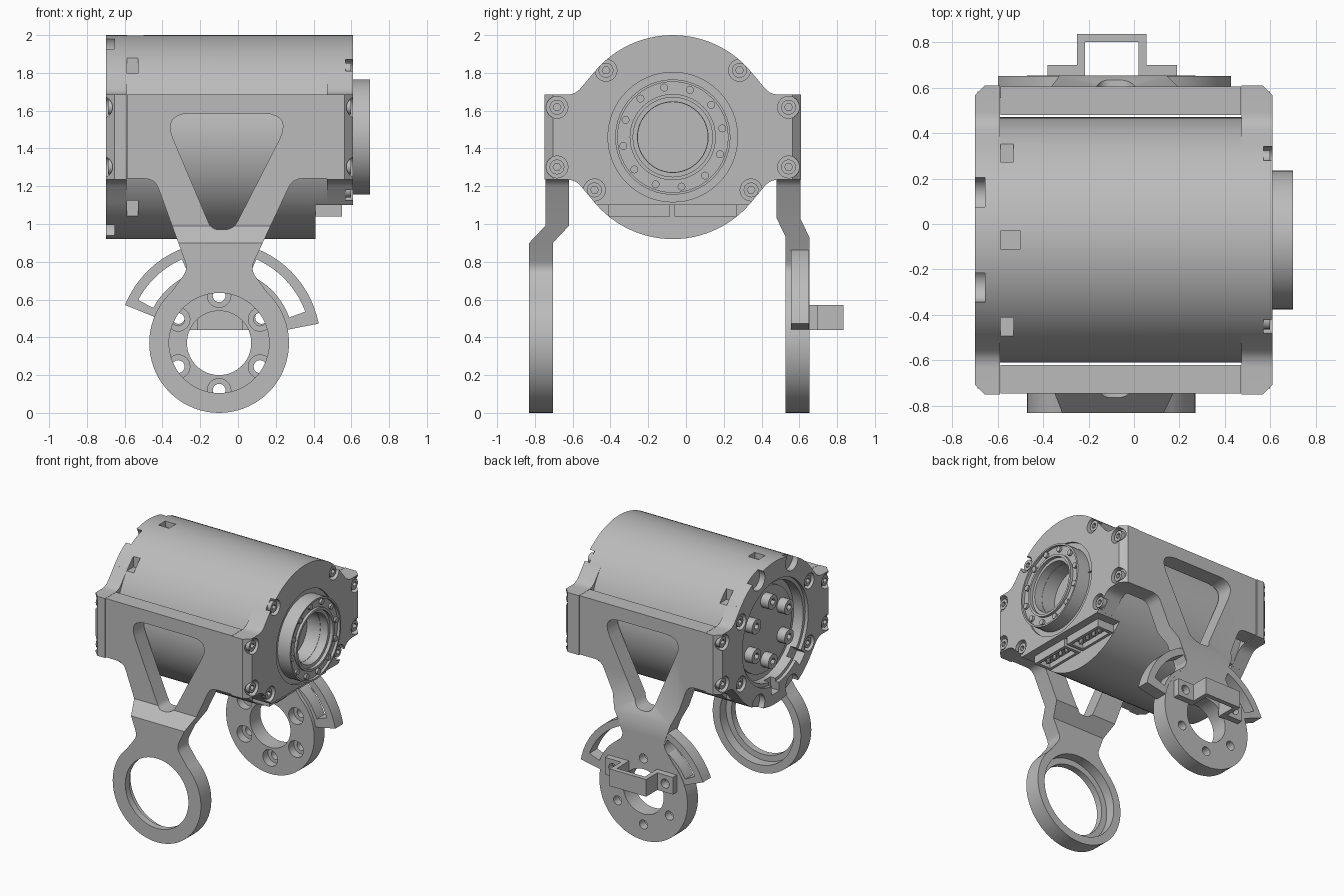
import bpy, bmesh, math
from mathutils import Vector

if bpy.data.objects.get("Cube"):
    bpy.data.objects.remove(bpy.data.objects["Cube"])

grey = bpy.data.materials.new("machined_grey")
grey.use_nodes = True
COLOR = (0.5, 0.5, 0.5, 1)
grey.diffuse_color = COLOR
grey.node_tree.nodes["Principled BSDF"].inputs["Base Color"].default_value = COLOR

X, Y, Z = 0, 1, 2
MID = (-0.07, 1.46)      # motor axis in y, z
PIVOT = (-0.10, 0.37)    # ring centre in x, z


def prism(name, pts, axis, a, b):
    """Extrude a 2D outline along an axis from a to b."""
    bm = bmesh.new()
    rings = []
    for d in (a, b):
        ring = []
        for p in pts:
            co = list(p)
            co.insert(axis, d)
            ring.append(bm.verts.new(co))
        rings.append(ring)
        bm.faces.new(ring)
    n = len(pts)
    for i in range(n):
        j = (i + 1) % n
        bm.faces.new((rings[0][i], rings[0][j], rings[1][j], rings[1][i]))
    bmesh.ops.recalc_face_normals(bm, faces=bm.faces)
    mesh = bpy.data.meshes.new(name)
    bm.to_mesh(mesh)
    bm.free()
    mesh.materials.append(grey)
    ob = bpy.data.objects.new(name, mesh)
    bpy.context.collection.objects.link(ob)
    return ob


def polar(c, r, deg):
    t = math.radians(deg)
    return (c[0] + r * math.cos(t), c[1] + r * math.sin(t))


def arc(c, r, a0, a1, n):
    return [polar(c, r, a0 + (a1 - a0) * i / n) for i in range(n + 1)]


def disc(name, c, r, axis, a, b, n=32):
    return prism(name, arc(c, r, 0, 360, n)[:-1], axis, a, b)


def sector(c, r0, r1, a0, a1, n=24):
    return arc(c, r1, a0, a1, n) + arc(c, r0, a1, a0, n)


def rect(u0, u1, v0, v1):
    return [(u0, v0), (u1, v0), (u1, v1), (u0, v1)]


def rounded(pts, steps=6):
    """Round the corners of an outline given as (u, v, radius)."""
    out = []
    for i, (u, v, r) in enumerate(pts):
        p = Vector((u, v))
        if not r:
            out.append((u, v))
            continue
        d0 = (Vector(pts[i - 1][:2]) - p).normalized()
        d1 = (Vector(pts[(i + 1) % len(pts)][:2]) - p).normalized()
        t = r / math.tan(d0.angle(d1) / 2)
        for k in range(steps + 1):
            s = k / steps
            out.append(tuple(p + d0 * t * (1 - s) ** 2 + d1 * t * s ** 2))
    return out


def combine(ob, other, op="DIFFERENCE"):
    mod = ob.modifiers.new("bool", "BOOLEAN")
    mod.operation, mod.solver, mod.object = op, "EXACT", other
    bpy.context.view_layer.objects.active = ob
    bpy.ops.object.modifier_apply(modifier=mod.name)
    bpy.data.objects.remove(other)


def warp(ob, axis, levels, move):
    """Slice the mesh at the levels, then move its vertices."""
    bm = bmesh.new()
    bm.from_mesh(ob.data)
    normal = Vector([float(i == axis) for i in range(3)])
    for d in levels:
        bmesh.ops.bisect_plane(bm, geom=bm.verts[:] + bm.edges[:] + bm.faces[:],
                               plane_co=normal * d, plane_no=normal)
    for v in bm.verts:
        move(v.co)
    bm.to_mesh(ob.data)
    bm.free()


def ears(name, a, b, outer):
    """Bolting ears of an end cap, chamfered on the outer face."""
    quarter = [(0.68, 0.225, 0), (0.515, 0.225, 0.1), (0.414, 0.347, 0), (0.2, 0.3, 0)]
    flip = quarter[::-1]
    pts = quarter + [(-u, v, r) for u, v, r in flip] + \
        [(-u, -v, r) for u, v, r in quarter] + [(u, -v, r) for u, v, r in flip]
    ob = prism(name, rounded([(MID[0] + u, MID[1] + v, r) for u, v, r in pts]), X, a, b)

    def chamfer(co):
        d = co.y - MID[0]
        if abs(co.x - outer) < 0.001 and abs(d) > 0.67:
            co.y -= math.copysign(0.045, d)
    warp(ob, X, [outer - math.copysign(0.045, outer)], chamfer)
    return ob


EAR_BOLTS = [(MID[0] + s * 0.613, MID[1] + t * 0.158) for s in (-1, 1) for t in (-1, 1)]


def sunk_bolts(ob, spots, face, depth, r):
    """Counterbored holes, each with a socket screw sunk in it."""
    s = math.copysign(1, face)
    for p in spots:
        combine(ob, disc("cutter", p, r, X, face - s * depth, face + s * 0.1, 24))
        screw = disc("cap_screw", p, r * 0.68, X, face - s * (depth + 0.01), face - s * 0.012, 20)
        combine(screw, disc("cutter", p, r * 0.36, X, face - s * 0.035, face + s * 0.1, 6))


# Motor housing with the right end cap
body = disc("motor_housing", MID, 0.54, X, -0.595, 0.61, 96)
combine(body, ears("ears", 0.472, 0.61, 0.61), "UNION")
combine(body, prism("cutter", rect(-0.8, 0.7, 0.8, 1.10), X, 0.41, 0.8))
sunk_bolts(body, EAR_BOLTS + [polar(MID, 0.5, a) for a in (45, 135, 214, 326)], 0.61, 0.04, 0.058)
for a in (45, 90, 135, 225, 315):
    c = polar(MID, 0.54, a)
    depth = 0.50 if a == 90 else 0.53
    combine(body, prism("cutter", rect(c[0] - 0.04, c[0] + 0.04, c[1] - 0.045, c[1] + 0.045),
                        X, -0.588, -depth))
combine(body, prism("cutter", sector(MID, 0.29, 0.343, 0, 359.9, 64), X, 0.595, 0.8))
combine(body, disc("cutter", MID, 0.185, X, 0.5, 0.8, 48))

# Output bearing with its ring of screws
bearing = disc("bearing_boss", MID, 0.305, X, 0.58, 0.70, 64)
groove = disc("cutter", MID, 0.292, X, 0.68, 0.8, 64)
combine(groove, disc("core", MID, 0.228, X, 0.6, 0.9, 64))
combine(bearing, groove)
combine(bearing, disc("cutter", MID, 0.21, X, 0.675, 0.9, 64))
combine(bearing, disc("cutter", MID, 0.187, X, 0.4, 0.9, 64))
for i in range(12):
    disc("bearing_screw", polar(MID, 0.266, 10 + 30 * i), 0.021, X, 0.67, 0.697, 12)

# Left end cap with an open recess
cap = disc("left_end_cap", MID, 0.54, X, -0.70, -0.59, 96)
combine(cap, ears("ears", -0.70, -0.59, -0.70), "UNION")
combine(cap, disc("cutter", MID, 0.37, X, -0.8, -0.5, 64))
combine(cap, disc("cutter", MID, 0.395, X, -0.8, -0.675, 64))
sunk_bolts(cap, EAR_BOLTS + [polar(MID, 0.47, a) for a in (30, 150, 210, 330)], -0.70, 0.045, 0.058)
for a in (67, 113, 247, 293):
    combine(cap, disc("cutter", polar(MID, 0.51, a), 0.075, X, -0.8, -0.655, 24))
for a in (225, 270):
    combine(cap, prism("cutter", sector(MID, 0.3, 0.46, a - 6, a + 6, 4), X, -0.8, -0.63))

# Rotor face and bolts inside the recess
disc("rotor_face", MID, 0.32, X, -0.615, -0.58, 64)
for i in range(6):
    p = polar(MID, 0.225, 30 + 60 * i)
    bolt = disc("rotor_bolt", p, 0.055, X, -0.68, -0.61, 24)
    combine(bolt, disc("cutter", p, 0.026, X, -0.8, -0.65, 6))

# Connectors with pins below the right cap
for y0, y1 in ((-0.41, -0.085), (-0.06, 0.27)):
    plug = prism("connector", rect(y0, y1, 1.04, 1.11), X, 0.40, 0.55)
    combine(plug, prism("cutter", rect(y0 + 0.025, y1 - 0.025, 0.9, 1.08), X, 0.43, 0.525))
    for i in range(4):
        y = y0 + (y1 - y0) * (i + 1) / 5
        disc("connector_pin", (0.478, y), 0.014, Z, 1.045, 1.09, 10)


def yoke(name, y0, y1, shift, top, low):
    """Side plate with a forked leg that steps outward to a ring."""
    outline = [(-0.588, 1.685, 0), (0.47, 1.685, 0), (0.47, 1.24, 0), (0.29, 1.24, 0.08),
               (0.065, 0.76, 0.08), (0.16, 0.63, 0), (0.0, 0.45, 0), (-0.2, 0.45, 0),
               (-0.36, 0.63, 0), (-0.265, 0.76, 0.08), (-0.44, 1.24, 0.08), (-0.588, 1.24, 0)]
    ob = prism(name, rounded(outline), Y, y0, y1)
    combine(ob, disc("ring", PIVOT, 0.37, Y, y0, y1, 72), "UNION")
    hole = [(-0.40, 1.585, 0.10), (0.29, 1.585, 0.10), (-0.025, 0.97, 0.08), (-0.14, 0.97, 0.06)]
    combine(ob, prism("cutter", rounded(hole), Y, y0 - 1, y1 + 1))

    def step(co):
        co.y += shift * min(1, max(0, (top - co.z) / (top - low)))
    warp(ob, Z, (top, low), step)
    return ob


# Front yoke with a stepped bearing ring
front = yoke("front_yoke", -0.745, -0.62, -0.085, 0.99, 0.90)
combine(front, disc("cutter", PIVOT, 0.265, Y, -1, 0, 72))
combine(front, disc("cutter", PIVOT, 0.31, Y, -0.78, 0, 72))

# Rear yoke with a bolt circle
rear = yoke("rear_yoke", 0.48, 0.605, 0.048, 1.03, 0.93)
combine(rear, disc("cutter", PIVOT, 0.17, Y, 0, 1, 64))
for i in range(6):
    p = polar(PIVOT, 0.25, 30 + 60 * i)
    combine(rear, disc("cutter", p, 0.034, Y, 0, 1, 20))
    combine(rear, disc("cutter", p, 0.062, Y, 0, 0.59, 24))

# Slotted arc wings on the rear yoke
wing = prism("arc_wings", sector(PIVOT, 0.35, 0.537, 11, 158, 48), Y, 0.555, 0.65)
for a0, a1 in ((20, 66), (114, 152)):
    combine(wing, prism("cutter", sector(PIVOT, 0.395, 0.485, a0, a1), Y, 0, 1))

# Hat-shaped bracket bolted behind the rear ring
hat = [(-0.38, 0.645), (-0.215, 0.645), (-0.215, 0.80), (0.02, 0.80), (0.02, 0.645), (0.19, 0.645),
       (0.19, 0.70), (0.055, 0.70), (0.055, 0.835), (-0.25, 0.835), (-0.25, 0.70), (-0.38, 0.70)]
bracket = prism("cable_bracket", hat, Z, 0.44, 0.57)
for x in (-0.315, 0.125):
    combine(bracket, disc("cutter", (x, 0.505), 0.034, Y, 0.6, 0.9, 20))

# Smooth the round surfaces, keep the machined edges crisp
bpy.ops.object.select_all(action="DESELECT")
for ob in bpy.context.scene.objects:
    if ob.type == "MESH":
        ob.select_set(True)
        bpy.context.view_layer.objects.active = ob
bpy.ops.object.shade_smooth_by_angle(angle=math.radians(30))
